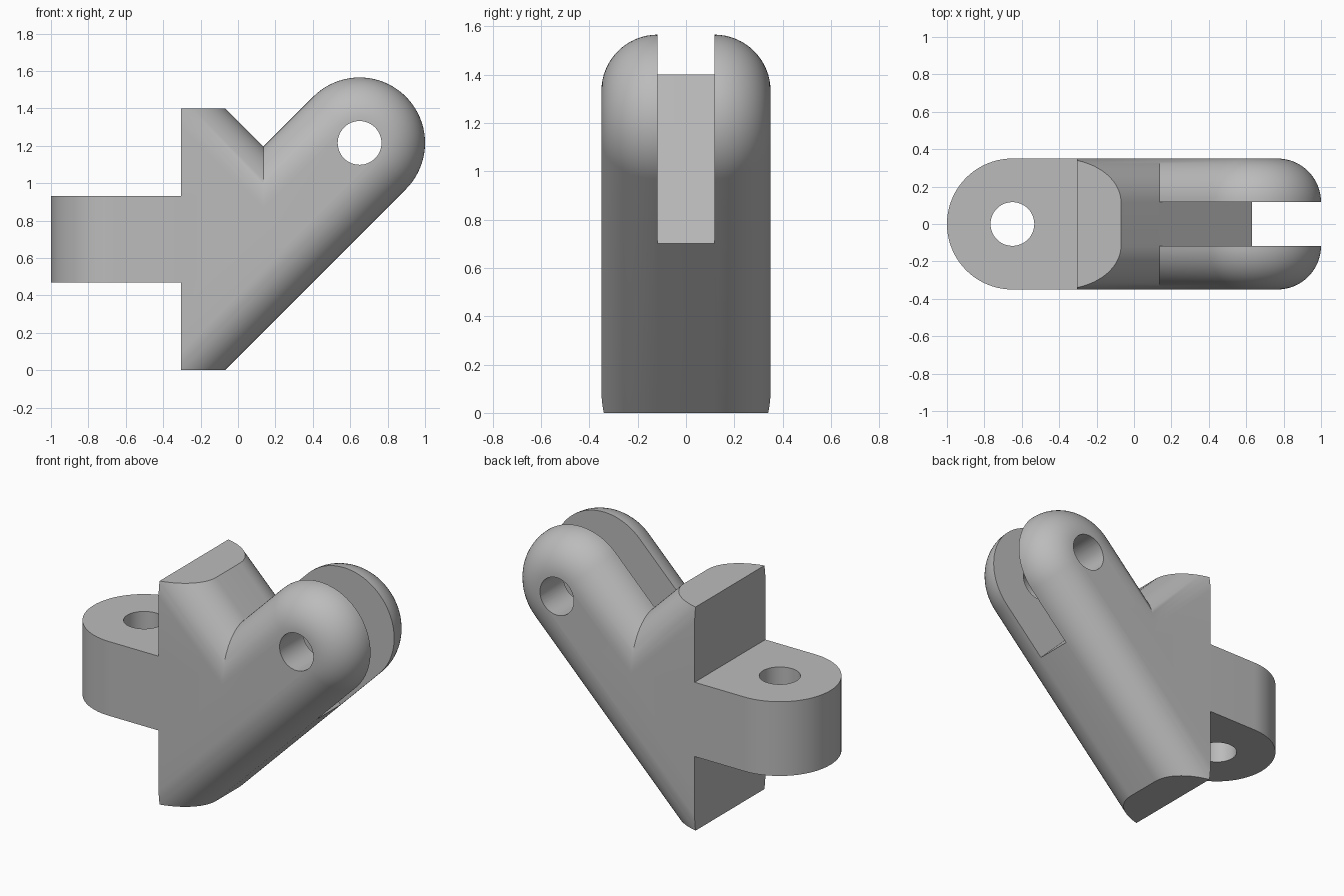
import bpy, bmesh, math
from mathutils import Matrix, Vector

cube = bpy.data.objects.get("Cube")
if cube:
    bpy.data.objects.remove(cube, do_unlink=True)

R, FLAT = 0.35, 0.117        # outer radius; hole radius, also half slot width
FILLET = R - FLAT
SHOULDER = -0.378            # slot floor and upper shoulder, along the arm axis

grey = bpy.data.materials.new("plain grey")
grey.use_nodes = True
grey.diffuse_color = (0.5, 0.5, 0.5, 1)
grey.node_tree.nodes["Principled BSDF"].inputs["Base Color"].default_value = (0.5, 0.5, 0.5, 1)

# Frames: the arm climbs at 45 degrees, the tab points left
k = math.sqrt(0.5)
ARM = Matrix(((k, -k, 0, 0.65), (0, 0, -1, 0), (k, k, 0, 1.215), (0, 0, 0, 1)))
TAB = Matrix(((-1, 0, 0, -0.65), (0, -1, 0, 0), (0, 0, 1, 0.7), (0, 0, 0, 1)))


def finish(bm, name, frame):
    bmesh.ops.recalc_face_normals(bm, faces=bm.faces)
    bm.transform(frame)
    mesh = bpy.data.meshes.new(name)
    bm.to_mesh(mesh)
    bm.free()
    mesh.materials.append(grey)
    obj = bpy.data.objects.new(name, mesh)
    bpy.context.collection.objects.link(obj)
    return obj


def stadium(length):
    """Bar outline with a round end at the origin."""
    def outline(r):
        arc = [(r * math.sin(a), -r * math.cos(a))
               for a in (math.pi * i / 40 for i in range(41))]
        return [(-length, -r)] + arc + [(-length, r)]
    return outline


def shoulder_outline(r):
    edge = SHOULDER - R + r
    return [(-1.3, 0), (edge, 0), (edge, 1), (-1.3, 1)]


def loft(name, outline, half, fillet, frame):
    """Stack outlines through the thickness, rounding both rims."""
    if fillet:
        turns = [math.pi / 2 * i / 16 for i in range(17)]
        upper = [(R - fillet + fillet * math.cos(t), half - fillet + fillet * math.sin(t)) for t in turns]
    else:
        upper = [(R, half)]
    layers = [(r, -h) for r, h in reversed(upper)] + upper
    bm = bmesh.new()
    rings = [[bm.verts.new((s, n, h)) for s, n in outline(r)] for r, h in layers]
    count = len(rings[0])
    for low, high in zip(rings, rings[1:]):
        for i in range(count):
            j = (i + 1) % count
            bm.faces.new((low[i], low[j], high[j], high[i]))
    bm.faces.new(rings[0])
    bm.faces.new(rings[-1])
    return finish(bm, name, frame)


def box(name, low, high, frame=Matrix()):
    low, high = Vector(low), Vector(high)
    bm = bmesh.new()
    bmesh.ops.create_cube(bm, size=1)
    bm.transform(Matrix.Translation((low + high) / 2) @ Matrix.Diagonal((*(high - low), 1)))
    return finish(bm, name, frame)


def pin_hole(name, frame):
    bm = bmesh.new()
    bmesh.ops.create_cone(bm, cap_ends=True, segments=48, radius1=FLAT, radius2=FLAT, depth=2)
    return finish(bm, name, frame)


def combine(target, other, operation):
    mod = target.modifiers.new(other.name, "BOOLEAN")
    mod.operation, mod.solver, mod.object = operation, "EXACT", other
    bpy.context.view_layer.objects.active = target
    bpy.ops.object.modifier_apply(modifier=mod.name)
    bpy.data.objects.remove(other, do_unlink=True)


# Rounded arm and the shoulder that meets it in a mitred valley
body = loft("clevis_bracket", stadium(1.9), R, FILLET, ARM)
combine(body, loft("shoulder", shoulder_outline, R, FILLET, ARM), "UNION")

# Trim the back, the base and the top of the shoulder
combine(body, box("back_trim", (-3, -1, -3), (-0.305, 1, 3)), "DIFFERENCE")
combine(body, box("base_trim", (-3, -1, -3), (3, 1, 0)), "DIFFERENCE")
combine(body, box("top_trim", (-3, -1, 1.4), (0.1, 1, 3)), "DIFFERENCE")

# Fork slot and its pin hole
combine(body, box("fork_slot", (SHOULDER, -1, -FLAT), (1, 1, FLAT), ARM), "DIFFERENCE")
combine(body, pin_hole("fork_hole", ARM), "DIFFERENCE")

# Flat mounting tab with its own hole
tab = loft("mounting_tab", stadium(0.4), 0.2325, 0, TAB)
combine(tab, pin_hole("tab_hole", TAB), "DIFFERENCE")
combine(body, tab, "UNION")

# Smooth rounded surfaces, keep machined edges sharp
bpy.ops.object.select_all(action="DESELECT")
body.select_set(True)
bpy.context.view_layer.objects.active = body
bpy.ops.object.shade_smooth_by_angle(angle=math.radians(30))
